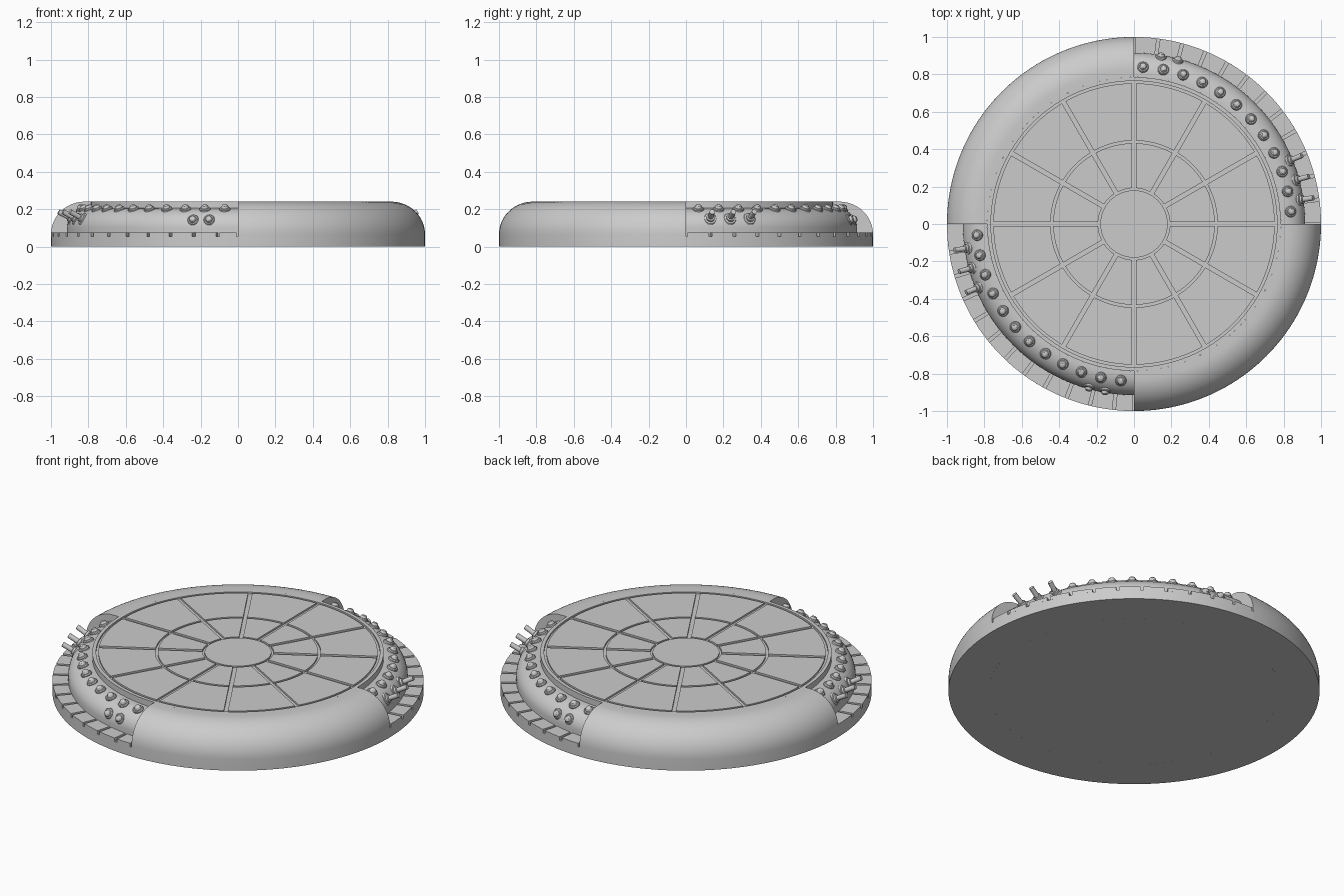
import bpy, bmesh, math
from mathutils import Matrix, Vector

if "Cube" in bpy.data.objects:
    bpy.data.objects.remove(bpy.data.objects["Cube"])

rad = math.radians
grey = bpy.data.materials.new("plain grey")
grey.diffuse_color = (0.6, 0.6, 0.6, 1)
grey.use_nodes = True
grey.node_tree.nodes["Principled BSDF"].inputs["Base Color"].default_value = grey.diffuse_color


def finish(bm, name):
    bmesh.ops.remove_doubles(bm, verts=bm.verts, dist=1e-5)
    bmesh.ops.recalc_face_normals(bm, faces=bm.faces)
    me = bpy.data.meshes.new(name)
    bm.to_mesh(me)
    bm.free()
    me.materials.append(grey)
    ob = bpy.data.objects.new(name, me)
    bpy.context.scene.collection.objects.link(ob)
    bpy.ops.object.select_all(action='DESELECT')
    ob.select_set(True)
    bpy.context.view_layer.objects.active = ob
    bpy.ops.object.shade_smooth_by_angle(angle=rad(30))


def lathe(bm, prof, a0=0, a1=360, n=24, mat=Matrix()):
    """Revolve a closed (radius, height) outline; caps the ends of part turns."""
    full = a1 - a0 >= 360
    rings = []
    for i in range(n if full else n + 1):
        a = rad(a0 + (a1 - a0) * i / n)
        rings.append([bm.verts.new(mat @ Vector((r * math.cos(a), r * math.sin(a), z))) for r, z in prof])
    m = len(prof)
    for i in range(n):
        p, q = rings[i], rings[(i + 1) % len(rings)]
        for j in range(m):
            k = (j + 1) % m
            if prof[j][0] < 1e-6 and prof[k][0] < 1e-6:
                continue
            if prof[j][0] < 1e-6:
                bm.faces.new((p[j], q[k], p[k]))
            elif prof[k][0] < 1e-6:
                bm.faces.new((p[j], q[j], p[k]))
            else:
                bm.faces.new((p[j], q[j], q[k], p[k]))
    if not full:
        bm.faces.new(rings[0])
        bm.faces.new(rings[-1])


def arc(cx, cz, rx, rz, n=12):
    return [(cx + rx * math.cos(math.pi / 2 * i / n), cz + rz * math.sin(math.pi / 2 * i / n)) for i in range(n + 1)]


def outward(angle, r, z, elev):
    """Place a fitting at an angle around the rim, its axis tilted up by elev."""
    return (Matrix.Rotation(rad(angle), 4, 'Z') @ Matrix.Translation((r, 0, z))
            @ Matrix.Rotation(rad(90 - elev), 4, 'Y'))


RD, TOP, FLOOR = 0.785, 0.24, 0.23

# deck floor under the panels
bm = bmesh.new()
lathe(bm, [(0, 0), (RD, 0), (RD, FLOOR), (0, FLOOR)], n=128)
finish(bm, "deck_floor")

# centre plate and outer ring of the deck
bm = bmesh.new()
lathe(bm, [(0, FLOOR), (0.18, FLOOR), (0.18, TOP), (0, TOP)], n=64)
finish(bm, "centre_plate")
bm = bmesh.new()
lathe(bm, [(0.765, FLOOR), (RD, FLOOR), (RD, TOP), (0.765, TOP)], n=128)
finish(bm, "deck_edge_ring")

# wedge panels with parallel-sided gaps between them
bm = bmesh.new()
for k in range(12):
    for r0, r1 in ((0.192, 0.432), (0.446, 0.752)):
        pts = []
        for r, order in ((r0, range(9)), (r1, range(8, -1, -1))):
            gap = math.asin(0.011 / r)
            lo, hi = rad(30 * k) + gap, rad(30 * k + 30) - gap
            pts += [(r * math.cos(lo + (hi - lo) * i / 8), r * math.sin(lo + (hi - lo) * i / 8)) for i in order]
        low = [bm.verts.new((x, y, FLOOR)) for x, y in pts]
        high = [bm.verts.new((x, y, TOP)) for x, y in pts]
        bm.faces.new(low)
        bm.faces.new(high)
        for i in range(len(pts)):
            j = (i + 1) % len(pts)
            bm.faces.new((low[i], low[j], high[j], high[i]))
finish(bm, "deck_panels")

# smooth rounded covers on two opposite quarters
cover = [(RD, 0), (1, 0)] + arc(0.82, 0.065, 0.18, TOP - 0.065, 16) + [(RD, TOP)]
for name, a in (("back_left_cover", 90), ("front_right_cover", 270)):
    bm = bmesh.new()
    lathe(bm, cover, a, a + 90, 40)
    finish(bm, name)

# exposed quarters: body, slotted rim and fittings
body = [(RD, 0), (1, 0), (1, 0.055), (0.915, 0.055)] + arc(0.80, 0.10, 0.115, 0.105) + [(RD, 0.205)]
stud = [(0, -0.012), (0.03, -0.012), (0.03, 0.004), (0.026, 0.009), (0.02, 0.010),
        (0.019, 0.016), (0.014, 0.023), (0.007, 0.026), (0, 0.027)]
rod = [(0, -0.03), (0.037, -0.03), (0.037, 0.008), (0.031, 0.016), (0.022, 0.018),
       (0.022, 0.03), (0.014, 0.032), (0.014, 0.092), (0, 0.092)]
quarters = (
    ("back_right", 0, 0, (4.5, 86.7), (75, 80.8)),
    ("front_left", 180, 1.3, (184.1, 265.2), (254.6, 260.2)),
)
for side, a, shift, (s0, s1), buttons in quarters:
    bm = bmesh.new()
    lathe(bm, body, a, a + 90, 40)
    finish(bm, side + "_body")

    # rim blocks with narrow slots between
    bm = bmesh.new()
    for k in range(12):
        b0 = a + 7.5 * k + 0.5 + (shift if k else -0.5 if shift else 0)
        b1 = min(a + 7.5 * (k + 1) - 0.5 + shift, a + 89.5)
        lathe(bm, [(0.91, 0.055), (1, 0.055), (1, 0.076), (0.91, 0.076)], b0, b1, 4)
    finish(bm, side + "_rim_blocks")

    # row of domed studs along the shoulder
    bm = bmesh.new()
    for i in range(12):
        lathe(bm, stud, n=20, mat=outward(s0 + (s1 - s0) * i / 11, 0.840, 0.199, 68))
    finish(bm, side + "_studs")

    # pair of side buttons
    bm = bmesh.new()
    for b in buttons:
        lathe(bm, stud, n=20, mat=outward(b, 0.902, 0.142, 20))
    finish(bm, side + "_buttons")

    # three flanged rods
    bm = bmesh.new()
    for b in (8.3, 15.2, 22.2):
        lathe(bm, rod, n=20, mat=outward(a + b, 0.888, 0.143, 28))
    finish(bm, side + "_rods")
